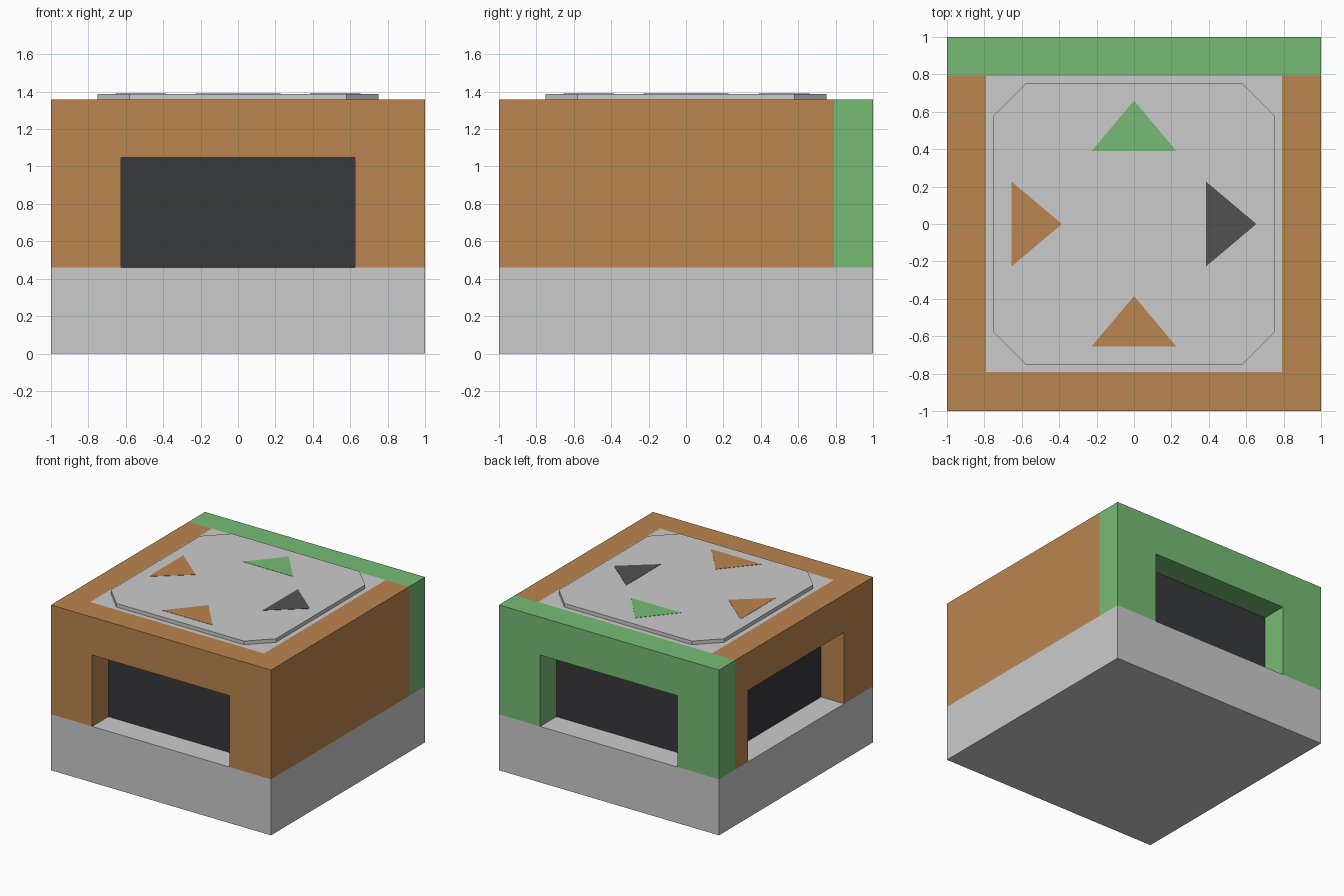
import bpy, bmesh
from mathutils import Matrix

if "Cube" in bpy.data.objects:
    bpy.data.objects.remove(bpy.data.objects["Cube"])

BASE_Z, ROOF_Z, PLATE_Z = 0.46, 1.358, 1.388
IN = 0.79          # inner face of the outer walls
OPEN_W, OPEN_Z = 0.625, 1.047


def material(name, rgb):
    m = bpy.data.materials.new(name)
    m.diffuse_color = (*rgb, 1)
    m.use_nodes = True
    m.node_tree.nodes["Principled BSDF"].inputs["Base Color"].default_value = m.diffuse_color
    return m


ORANGE = material("orange", (0.50, 0.235, 0.08))
GREEN = material("green", (0.18, 0.50, 0.18))
BLACK = material("black", (0.04, 0.041, 0.045))
DARK = material("dark_grey", (0.085, 0.085, 0.085))


def prism(name, outline, z0, z1, mat=None):
    """Extrude a flat xy outline from z0 up to z1."""
    bm = bmesh.new()
    face = bm.faces.new([bm.verts.new((x, y, z0)) for x, y in outline])
    top = bmesh.ops.extrude_face_region(bm, geom=[face])["geom"]
    bmesh.ops.translate(bm, vec=(0, 0, z1 - z0),
                        verts=[g for g in top if isinstance(g, bmesh.types.BMVert)])
    bmesh.ops.recalc_face_normals(bm, faces=bm.faces)
    me = bpy.data.meshes.new(name)
    bm.to_mesh(me)
    bm.free()
    ob = bpy.data.objects.new(name, me)
    bpy.context.collection.objects.link(ob)
    if mat:
        me.materials.append(mat)
    return ob


def rect(x0, y0, x1, y1):
    return [(x0, y0), (x1, y0), (x1, y1), (x0, y1)]


def cut_opening(wall, outline):
    """Cut a doorway that is open at the foot of the wall."""
    cutter = prism("opening_cutter", outline, BASE_Z - 0.2, OPEN_Z)
    cutter.hide_render = True
    mod = wall.modifiers.new("opening", "BOOLEAN")
    mod.operation, mod.solver, mod.object = "DIFFERENCE", "EXACT", cutter
    bpy.context.view_layer.objects.active = wall
    bpy.ops.object.modifier_apply(modifier=mod.name)
    bpy.data.objects.remove(cutter)


# Grey base block
prism("base", rect(-1, -1, 1, 1), 0, BASE_Z)

# Orange U-shaped wall: front and left have openings, right is solid
side_walls = prism("side_walls", [(-1, IN), (-1, -1), (1, -1), (1, IN),
                                  (IN, IN), (IN, -IN), (-IN, -IN), (-IN, IN)],
                   BASE_Z, ROOF_Z, ORANGE)
cut_opening(side_walls, rect(-OPEN_W, -1.2, OPEN_W, -0.7))
cut_opening(side_walls, rect(-1.2, -OPEN_W, -0.7, OPEN_W))

# Green back wall
back_wall = prism("back_wall", rect(-1, IN, 1, 1), BASE_Z, ROOF_Z, GREEN)
cut_opening(back_wall, rect(-OPEN_W, 0.7, OPEN_W, 1.2))

# Dark core seen through the openings, with the grey roof panel on it
prism("inner_core", rect(-IN, -IN, IN, IN), BASE_Z, ROOF_Z - 0.03, BLACK)
prism("roof_panel", rect(-IN, -IN, IN, IN), ROOF_Z - 0.03, ROOF_Z)

# Raised plate with clipped corners
A, B = 0.75, 0.58
prism("top_plate", [(-B, -A), (B, -A), (A, -B), (A, B),
                    (B, A), (-B, A), (-A, B), (-A, -B)], ROOF_Z, PLATE_Z)

# Direction arrows: front and left point in, back and right point out
ARROW = [(-0.227, -0.135), (0.227, -0.135), (0, 0.135)]
for name, x, y, turn, mat in (("front_arrow", 0, -0.52, 0, ORANGE),
                              ("back_arrow", 0, 0.525, 0, GREEN),
                              ("left_arrow", -0.52, 0, -1, ORANGE),
                              ("right_arrow", 0.52, 0, -1, DARK)):
    arrow = prism(name, ARROW, PLATE_Z, PLATE_Z + 0.002, mat)
    arrow.data.transform(Matrix.Translation((x, y, 0)) @
                         Matrix.Rotation(turn * 1.5707963, 4, "Z"))
